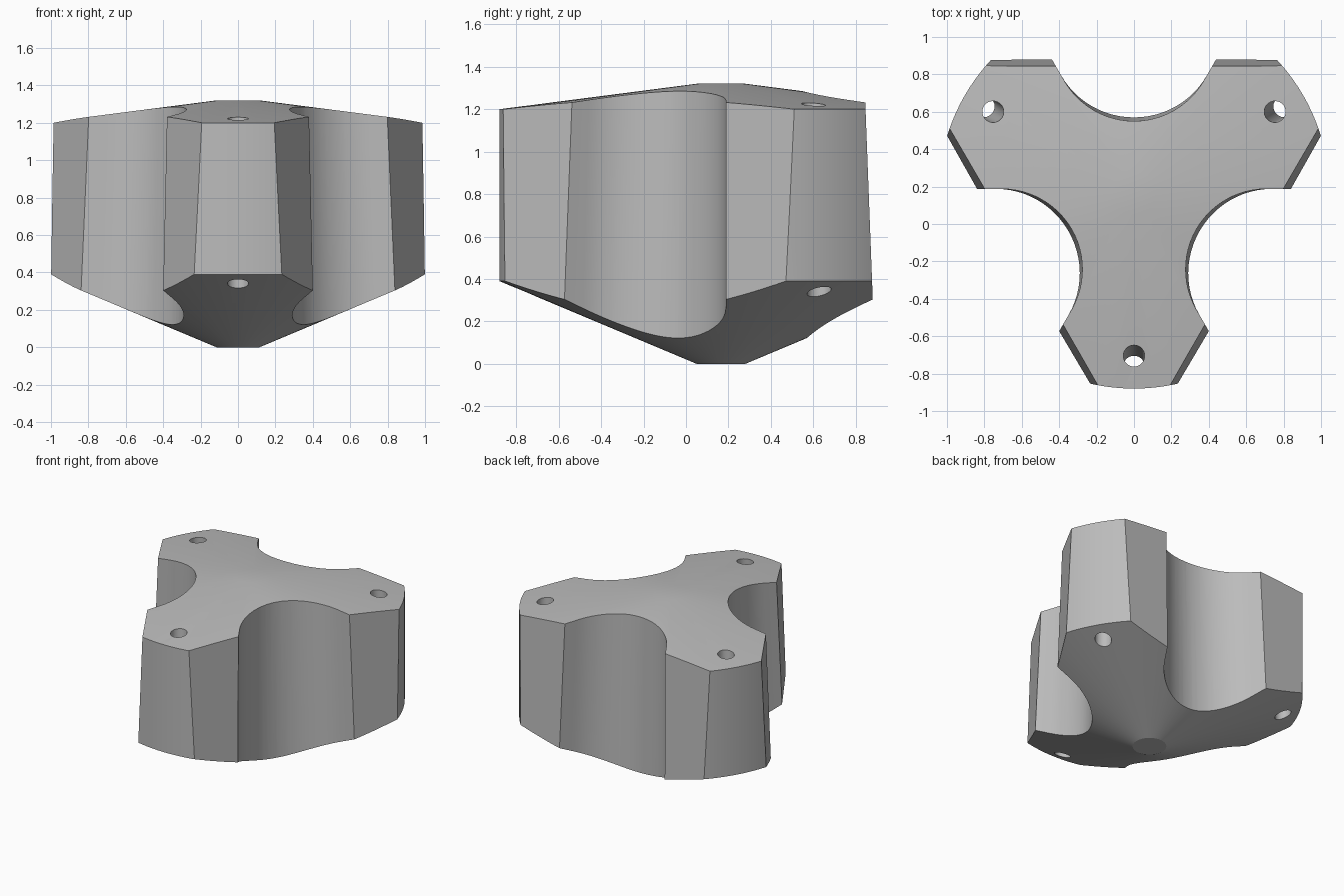
import bpy, bmesh, math
from mathutils import Matrix, Vector

if "Cube" in bpy.data.objects:
    bpy.data.objects.remove(bpy.data.objects["Cube"])

AXIS_Y = 0.165          # the three-fold axis sits behind the bounding-box centre
RADIUS = 1.045

grey = bpy.data.materials.new("plain grey")
grey.use_nodes = True
grey.diffuse_color = (0.5, 0.5, 0.5, 1)
grey.node_tree.nodes["Principled BSDF"].inputs["Base Color"].default_value = (0.5, 0.5, 0.5, 1)


def make_object(name, bm):
    bmesh.ops.recalc_face_normals(bm, faces=bm.faces)
    mesh = bpy.data.meshes.new(name)
    bm.to_mesh(mesh)
    bm.free()
    mesh.materials.append(grey)
    obj = bpy.data.objects.new(name, mesh)
    obj.location.y = AXIS_Y
    bpy.context.collection.objects.link(obj)
    return obj


def loft(name, sections):
    """Solid skinned through closed rings with equal point counts."""
    bm = bmesh.new()
    rings = [[bm.verts.new(p) for p in ring] for ring in sections]
    n = len(rings[0])
    for low, high in zip(rings, rings[1:]):
        for i in range(n):
            j = (i + 1) % n
            bm.faces.new((low[i], low[j], high[j], high[i]))
    bm.faces.new(rings[0][::-1])
    bm.faces.new(rings[-1])
    return make_object(name, bm)


def circle(radius, z, n, offset=0.0):
    return [(radius * math.cos(math.tau * i / n),
             offset + radius * math.sin(math.tau * i / n), z) for i in range(n)]


def lobed_section(z, steps=24):
    """Triangle with a rounded 60 degree notch in every side, drafted with height."""
    side = 0.715 - 0.038 * (z - 0.31)
    fillet = 0.452 - 0.017 * z
    apex = -0.045
    lip = (side - apex) * math.tan(math.radians(30))
    points = [Vector((side * math.sqrt(3), side, z)), Vector((lip, side, z))]
    for i in range(steps + 1):
        a = math.radians(-30 - 120 * i / steps)
        points.append(Vector((fillet * math.cos(a),
                              apex + fillet * (2 + math.sin(a)), z)))
    points.append(Vector((-lip, side, z)))
    return [Matrix.Rotation(math.tau * k / 3, 3, 'Z') @ p
            for k in range(3) for p in points]


def cut(target, tool, operation):
    mod = target.modifiers.new(tool.name, 'BOOLEAN')
    mod.operation = operation
    mod.solver = 'EXACT'
    mod.object = tool
    bpy.ops.object.select_all(action='DESELECT')
    target.select_set(True)
    bpy.context.view_layer.objects.active = target
    bpy.ops.object.modifier_apply(modifier=mod.name)
    bpy.data.objects.remove(tool)


# Drafted three-lobed body
body = loft("three_lobed_body", [lobed_section(-0.1), lobed_section(1.42)])

# Round envelope with a conical underside and a shallow conical top
profile = [(0.115, 0), (RADIUS, 0.39), (RADIUS, 1.2), (0.115, 1.32)]
envelope = loft("round_envelope", [circle(r, z, 120) for r, z in profile])
bpy.context.view_layer.update()
cut(body, envelope, 'INTERSECT')

# Leaning through-hole in each lobe
for k in range(3):
    hole = loft("lobe_hole", [circle(0.057, 0.1, 32, -0.94),
                              circle(0.057, 1.5, 32, -0.853)])
    hole.data.transform(Matrix.Rotation(math.tau * k / 3, 4, 'Z'))
    bpy.context.view_layer.update()
    cut(body, hole, 'DIFFERENCE')

# Smooth scallops and cones, crisp edges
bpy.ops.object.select_all(action='DESELECT')
body.select_set(True)
bpy.context.view_layer.objects.active = body
bpy.ops.object.shade_smooth_by_angle(angle=math.radians(20))
